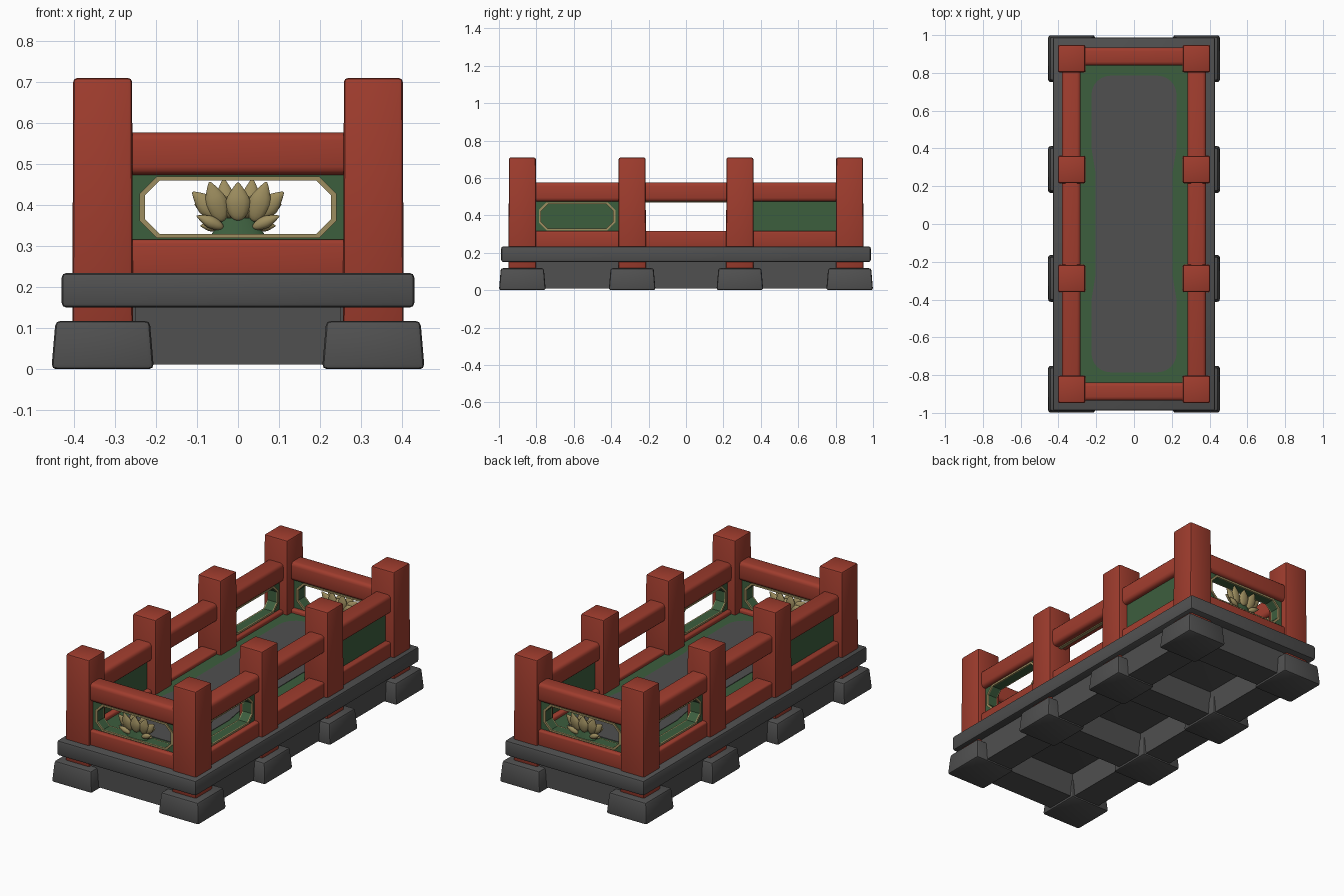
import bpy, bmesh, math
from mathutils import Matrix, Vector

if "Cube" in bpy.data.objects:
    bpy.data.objects.remove(bpy.data.objects["Cube"])


def mat(name, c):
    m = bpy.data.materials.new(name)
    m.diffuse_color = (*c, 1)
    m.use_nodes = True
    m.node_tree.nodes["Principled BSDF"].inputs["Base Color"].default_value = m.diffuse_color
    return m


RED = mat("red_paint", (0.35, 0.046, 0.027))
GREY = mat("grey_stone", (0.08, 0.08, 0.08))
GREEN = mat("green_paint", (0.046, 0.112, 0.048))
GOLD = mat("dull_gold", (0.34, 0.27, 0.115))


def make(name, bm, m, xf=Matrix()):
    bmesh.ops.recalc_face_normals(bm, faces=bm.faces[:])
    me = bpy.data.meshes.new(name)
    bm.to_mesh(me)
    bm.free()
    me.transform(xf)
    me.materials.append(m)
    ob = bpy.data.objects.new(name, me)
    bpy.context.collection.objects.link(ob)
    return ob


def box(name, lo, hi, m, bevel=0.0, seg=2, taper=1.0):
    """Box between two corners, tapered to the top, with rounded edges."""
    bm = bmesh.new()
    bmesh.ops.create_cube(bm, size=1)
    for v in bm.verts:
        k = taper if v.co.z > 0 else 1
        for i in range(3):
            f = k if i < 2 else 1
            v.co[i] = (lo[i] + hi[i]) / 2 + v.co[i] * f * (hi[i] - lo[i])
    if bevel:
        bmesh.ops.bevel(bm, geom=bm.edges[:], offset=bevel, segments=seg,
                        profile=0.5, affect='EDGES')
    return make(name, bm, m)


def octagon(hx, hz, c):
    return [(hx, -hz + c), (hx, hz - c), (hx - c, hz), (-hx + c, hz),
            (-hx, hz - c), (-hx, -hz + c), (-hx + c, -hz), (hx - c, -hz)]


def ring(name, outer, inner, y0, y1, m, xf):
    """Closed frame in the XZ plane between two eight-point outlines."""
    bm = bmesh.new()
    loops = [[bm.verts.new((x, y, z)) for x, z in pts]
             for pts, y in ((outer, y0), (outer, y1), (inner, y1), (inner, y0))]
    for k in range(4):
        a, b = loops[k], loops[(k + 1) % 4]
        for i in range(8):
            j = (i + 1) % 8
            bm.faces.new((a[i], a[j], b[j], b[i]))
    return make(name, bm, m, xf)


def framed_panel(name, half, xf):
    hole = octagon(half - 0.033, 0.065, 0.036)
    ring(name + "_green", octagon(half, 0.083, 0.002), hole, -0.025, 0.025, GREEN, xf)
    for s in (-1, 1):
        y0, y1 = sorted((s * 0.024, s * 0.031))
        ring(f"{name}_gold_trim_{s}", octagon(half - 0.02, 0.075, 0.042), hole,
             y0, y1, GOLD, xf)


def petal(name, base, angle, length, width, xf, lean=0.0):
    """Broad pointed leaf growing from base, tilted sideways and outwards."""
    bm = bmesh.new()
    bmesh.ops.create_uvsphere(bm, u_segments=12, v_segments=12, radius=0.5)
    for v in bm.verts:
        t = v.co.z + 0.5
        k = 1 - 0.6 * max(0, t - 0.55) / 0.45
        v.co = Vector((v.co.x * width * k, v.co.y * 0.026 * k, t * length))
    r = (Matrix.Translation(base) @ Matrix.Rotation(math.radians(angle), 4, 'Y')
         @ Matrix.Rotation(math.radians(lean), 4, 'X'))
    return make(name, bm, GOLD, xf @ r)


# stone slab
box("slab", (-0.43, -0.988, 0.15), (0.43, 0.988, 0.235), GREY, 0.012)

# feet and posts, four along each side
for sx in (-1, 1):
    for i, y in enumerate((-0.875, -0.288, 0.288, 0.875)):
        cx = sx * 0.33
        box(f"foot_{sx}_{i}", (cx - 0.125, y - 0.125, 0), (cx + 0.125, y + 0.125, 0.118),
            GREY, 0.012, 2, 0.92)
        box(f"post_{sx}_{i}", (cx - 0.074, y - 0.074, 0.10), (cx + 0.074, y + 0.074, 0.71),
            RED, 0.01, 2, 0.97)

# stone walls under the slab: perimeter and two cross walls
for s in (-1, 1):
    xs = sorted((s * 0.22, s * 0.385))
    box(f"base_side_wall_{s}", (xs[0], -0.92, 0.01), (xs[1], 0.92, 0.155), GREY)
    ys = sorted((s * 0.77, s * 0.935))
    box(f"base_end_wall_{s}", (-0.25, ys[0], 0.012), (0.25, ys[1], 0.155), GREY)
    box(f"base_cross_wall_{s}", (-0.3, s * 0.288 - 0.08, 0.012),
        (0.3, s * 0.288 + 0.08, 0.155), GREY)

# red rails, top and bottom
for s in (-1, 1):
    for part, z0, z1, b in (("top", 0.474, 0.577, 0.02), ("bottom", 0.225, 0.316, 0.01)):
        box(f"side_{part}_rail_{s}", (s * 0.332 - 0.05, -0.87, z0),
            (s * 0.332 + 0.05, 0.87, z1), RED, b, 3)
        box(f"end_{part}_rail_{s}", (-0.33, s * 0.887 - 0.048, z0),
            (0.33, s * 0.887 + 0.048, z1), RED, b, 3)

# floor: green border with a rounded grey centre
box("floor_border", (-0.30, -0.86, 0.23), (0.30, 0.86, 0.296), GREEN)
bm = bmesh.new()
pts = []
for cx, cy, a0 in ((1, 1, 0), (-1, 1, 90), (-1, -1, 180), (1, -1, 270)):
    for k in range(7):
        a = math.radians(a0 + 15 * k)
        pts.append((cx * 0.125 + 0.1 * math.cos(a), cy * 0.685 + 0.1 * math.sin(a)))
    # centre narrows slightly beside the middle bays
    if a0 in (90, 270):
        pts += [(cx * w, cy * y) for w, y in ((0.225, 0.4), (0.205, 0.28),
                                             (0.205, -0.28), (0.225, -0.4))]
face = bm.faces.new([bm.verts.new((x, y, 0.296)) for x, y in pts])
ext = bmesh.ops.extrude_face_region(bm, geom=[face])
for g in ext["geom"]:
    if isinstance(g, bmesh.types.BMVert):
        g.co.z += 0.003
make("floor_centre", bm, GREY)

# the two halves match by a half turn
for n, turn in (("front", 0), ("back", math.pi)):
    R = Matrix.Rotation(turn, 4, 'Z')
    end = R @ Matrix.Translation((0, -0.887, 0.395))
    framed_panel(n + "_end_panel", 0.26, end)
    side = R @ Matrix.Translation((0.33, -0.582, 0.395)) @ Matrix.Rotation(math.pi / 2, 4, 'Z')
    framed_panel(n + "_side_panel", 0.225, side)

    # solid green side panel and gold strip over the open bay
    p = box(n + "_solid_panel", (0.31, 0.34, 0.30), (0.35, 0.82, 0.485), GREEN)
    p.data.transform(R)
    p = box(n + "_gold_strip", (0.32, -0.23, 0.469), (0.34, 0.23, 0.476), GOLD)
    p.data.transform(R)

    # lotus in the end opening: green mound and gold petals
    lot = R @ Matrix.Translation((0, -0.887, 0))
    bm = bmesh.new()
    bmesh.ops.create_cone(bm, cap_ends=True, segments=20, radius1=0.066,
                          radius2=0.036, depth=0.042)
    for v in bm.verts:
        v.co = Vector((v.co.x, v.co.y * 0.4, 0.348 + v.co.z))
    make(n + "_lotus_mound", bm, GREEN, lot)
    for k, (x, z, ang, ln, w, y, lean) in enumerate((
            (0.0, 0.362, 0, 0.094, 0.06, -0.014, 6),
            (0.026, 0.360, 5, 0.105, 0.052, 0.004, -4),
            (0.038, 0.360, 18, 0.103, 0.054, -0.008, 8),
            (0.040, 0.368, 48, 0.096, 0.052, -0.004, 4),
            (0.030, 0.372, 68, 0.082, 0.042, 0.006, 0),
            (0.036, 0.345, 66, 0.072, 0.030, -0.012, 8),
            (0.042, 0.348, 88, 0.050, 0.026, 0.0, 0))):
        for s in ((1,) if x == 0 else (1, -1)):
            petal(f"{n}_lotus_petal_{k}_{s}", (s * x, y, z), s * ang, ln, w, lot, lean)
    # heart that joins the petals
    bm = bmesh.new()
    bmesh.ops.create_uvsphere(bm, u_segments=16, v_segments=8, radius=1)
    for v in bm.verts:
        v.co = Vector((v.co.x * 0.072, v.co.y * 0.02, 0.395 + v.co.z * 0.028))
    make(n + "_lotus_heart", bm, GOLD, lot)

# smooth shading with sharp edges kept
for ob in bpy.context.collection.objects:
    ob.select_set(True)
    bpy.context.view_layer.objects.active = ob
bpy.ops.object.shade_smooth_by_angle(angle=math.radians(35))
